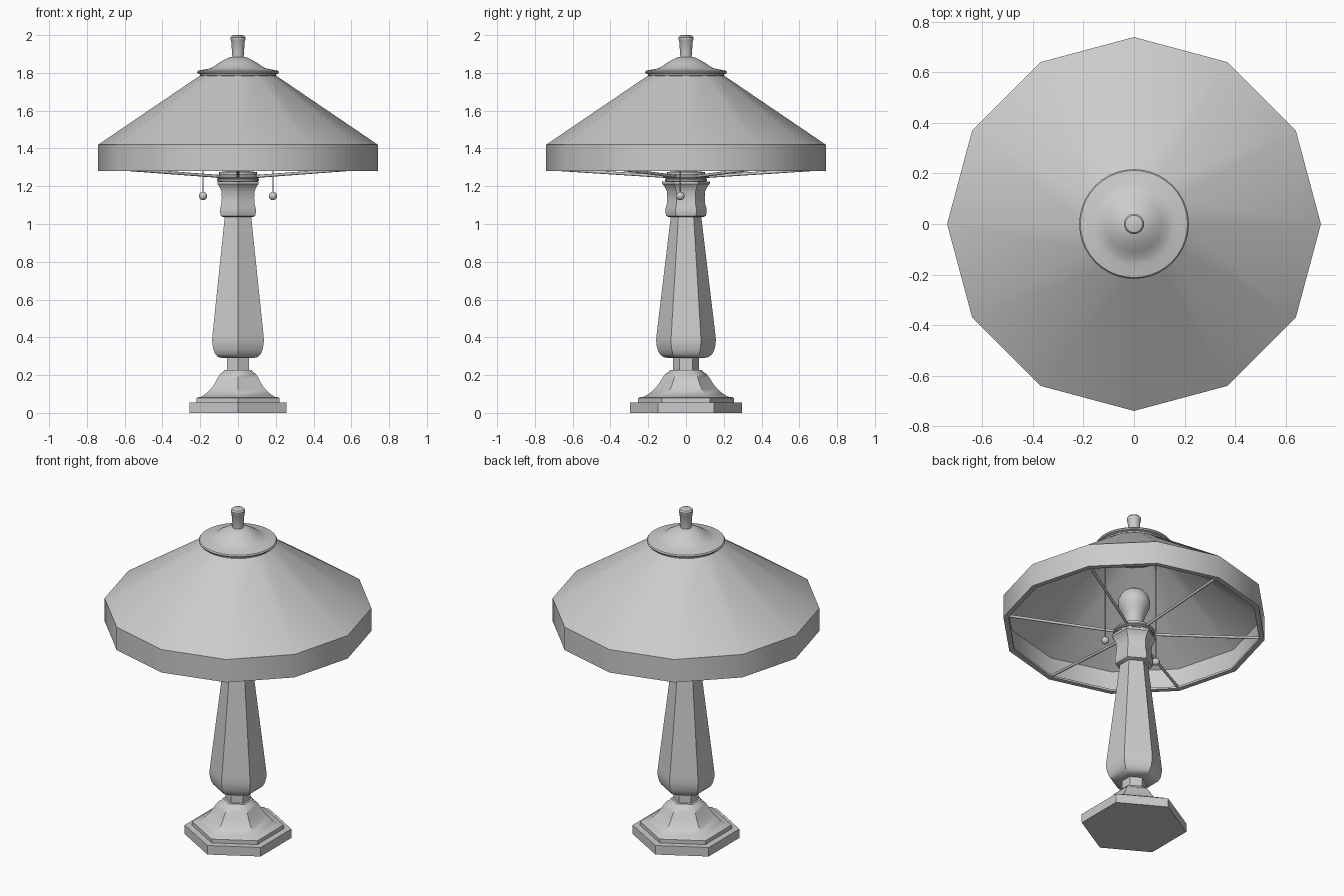
import bpy, bmesh
from math import sin, cos, pi, radians
from mathutils import Vector

if "Cube" in bpy.data.objects:
    bpy.data.objects.remove(bpy.data.objects["Cube"])


def finish(name, bm, angle=35):
    bmesh.ops.remove_doubles(bm, verts=bm.verts, dist=1e-5)
    bmesh.ops.recalc_face_normals(bm, faces=bm.faces)
    me = bpy.data.meshes.new(name)
    bm.to_mesh(me)
    bm.free()
    ob = bpy.data.objects.new(name, me)
    bpy.context.collection.objects.link(ob)
    bpy.ops.object.select_all(action='DESELECT')
    ob.select_set(True)
    bpy.context.view_layer.objects.active = ob
    bpy.ops.object.shade_smooth_by_angle(angle=radians(angle))
    return ob


def lathe(name, profile, sides, start=0.0, closed=False):
    """Revolve (radius, z) points; closed profiles make a ring, others are capped."""
    bm = bmesh.new()
    rings = [[bm.verts.new((r * cos(start + 2 * pi * i / sides),
                            r * sin(start + 2 * pi * i / sides), z))
              for i in range(sides)] for r, z in profile]
    pairs = list(zip(rings, rings[1:]))
    if closed:
        pairs.append((rings[-1], rings[0]))
    else:
        bm.faces.new(rings[0][::-1])
        bm.faces.new(rings[-1])
    for a, b in pairs:
        for i in range(sides):
            j = (i + 1) % sides
            bm.faces.new((a[i], a[j], b[j], b[i]))
    return finish(name, bm)


def rod(name, p, q, r, sides=8):
    p, q = Vector(p), Vector(q)
    bm = bmesh.new()
    bmesh.ops.create_cone(bm, cap_ends=True, segments=sides,
                          radius1=r, radius2=r, depth=(q - p).length)
    ob = finish(name, bm, 50)
    ob.location = (p + q) / 2
    ob.rotation_mode = 'QUATERNION'
    ob.rotation_quaternion = (q - p).to_track_quat('Z', 'Y')
    return ob


def ball(name, loc, r):
    bm = bmesh.new()
    bmesh.ops.create_uvsphere(bm, u_segments=16, v_segments=10, radius=r)
    finish(name, bm).location = loc


HEX = pi / 2  # hexagon corners point to front and back

# Stepped hexagonal foot with a flared top
lathe("base_plate", [(.296, 0), (.296, .055)], 6, HEX)
lathe("base_flare", [(.254, .05), (.254, .078), (.245, .083), (.222, .086),
                     (.195, .102), (.168, .125), (.145, .152), (.125, .185),
                     (.11, .205), (.09, .218), (.084, .228)], 6, HEX)
lathe("base_neck", [(.068, .22), (.068, .31)], 6, HEX)

# Tapering hexagonal column
lathe("column", [(.09, .29), (.118, .295), (.138, .31), (.15, .333),
                 (.157, .365), (.158, .39), (.155, .42), (.08, 1.045)], 6, HEX)

# Flared hexagonal collar
lathe("collar", [(.09, 1.036), (.105, 1.043), (.109, 1.06), (.109, 1.08),
                 (.102, 1.105), (.099, 1.14), (.102, 1.175), (.115, 1.2),
                 (.126, 1.212), (.126, 1.226)], 6, HEX)

# Round rings and socket above the collar
lathe("collar_rings", [(.1, 1.224), (.112, 1.228), (.112, 1.236), (.104, 1.241),
                       (.118, 1.246), (.118, 1.254), (.1, 1.262),
                       (.1, 1.275), (.05, 1.28)], 32)

# Bulb
lathe("bulb", [(.05, 1.27), (.053, 1.32), (.06, 1.355), (.076, 1.39)]
      + [(.09 * cos(radians(a)), 1.44 + .09 * sin(radians(a)))
         for a in (-15, 0, 15, 30, 45, 60, 75, 87)], 24)

# Twelve-sided shade shell with vertical rim
lathe("shade", [(.74, 1.28), (.74, 1.42), (.195, 1.79), (.18, 1.783),
                (.725, 1.413), (.725, 1.292), (.71, 1.292), (.71, 1.28)],
      12, 0, closed=True)

# Cap and finial
lathe("shade_cap", [(.185, 1.777), (.2, 1.785), (.2, 1.793), (.214, 1.797),
                    (.217, 1.804), (.212, 1.811), (.19, 1.816), (.16, 1.821),
                    (.135, 1.829), (.11, 1.847), (.08, 1.866), (.05, 1.88),
                    (.03, 1.885)], 40)
lathe("finial", [(.029, 1.87), (.031, 1.9), (.036, 1.97), (.04, 1.976),
                 (.04, 1.988), (.034, 1.996), (.02, 2.0)], 24)

# Six spokes carrying the shade
for k in range(6):
    a = HEX + k * pi / 3
    rod(f"spoke_{k + 1}", (.08 * cos(a), .08 * sin(a), 1.25),
        (.73 * cos(a), .73 * sin(a), 1.292), .008)

# Two pull cords with ball ends
for side, x in (("left", -.185), ("right", .185)):
    rod(f"{side}_pull_cord", (x, -.03, 1.15), (x, -.03, 1.785), .004, 6)
    ball(f"{side}_pull_ball", (x, -.03, 1.148), .022)
